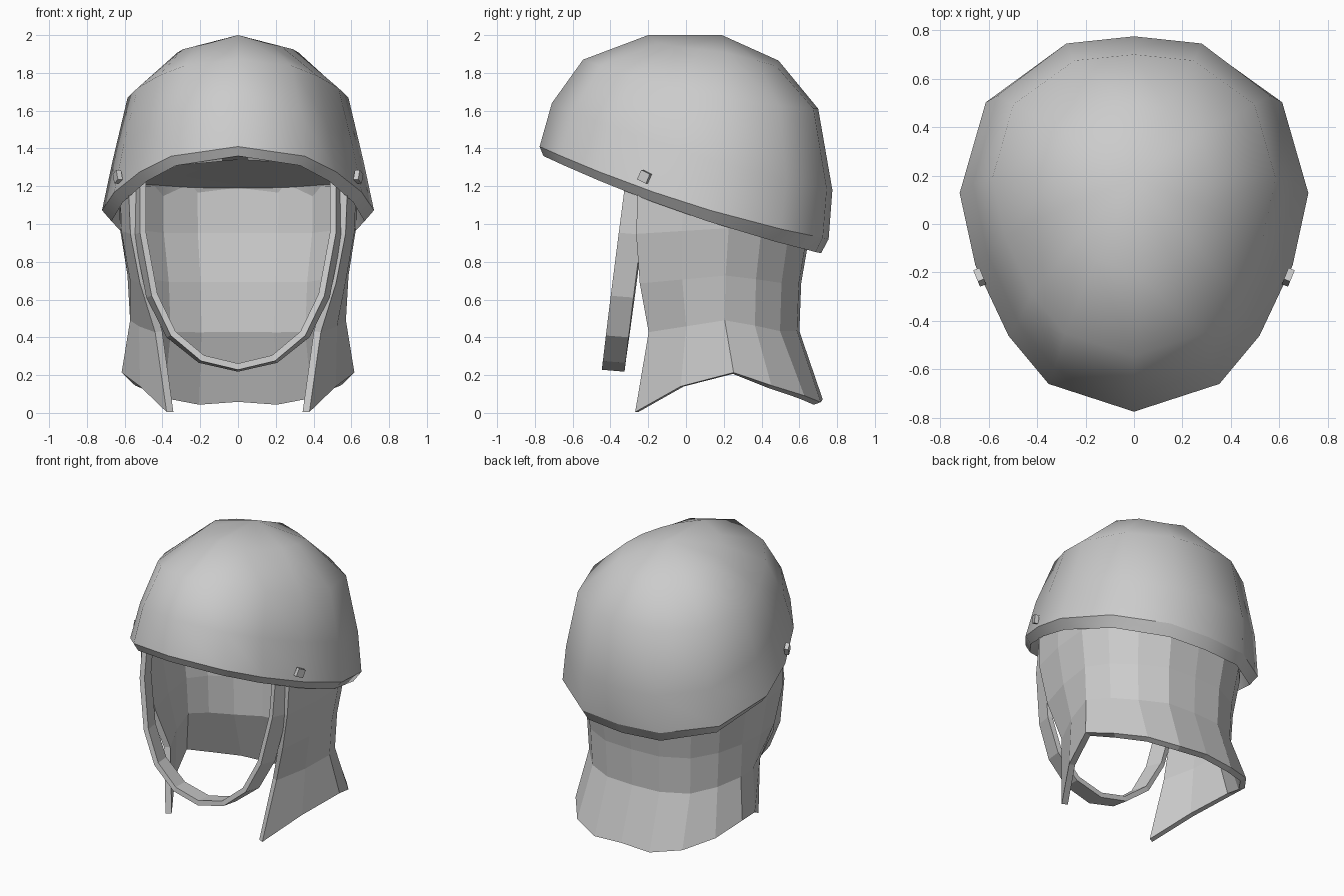
import bpy, bmesh, math

cube = bpy.data.objects.get("Cube")
if cube:
    bpy.data.objects.remove(cube, do_unlink=True)

grey = bpy.data.materials.new("plain grey")
grey.use_nodes = True
COLOUR = (0.6, 0.6, 0.6, 1)
grey.diffuse_color = COLOUR
grey.node_tree.nodes["Principled BSDF"].inputs["Base Color"].default_value = COLOUR


def finish(name, bm):
    mesh = bpy.data.meshes.new(name)
    bm.to_mesh(mesh)
    bm.free()
    mesh.materials.append(grey)
    obj = bpy.data.objects.new(name, mesh)
    bpy.context.collection.objects.link(obj)
    return obj


def loft(bm, rows, closed=False):
    """Skin rows of points with quads and return the vertex rows."""
    grid = [[bm.verts.new(p) for p in row] for row in rows]
    n = len(grid[0])
    for a, b in zip(grid, grid[1:]):
        for i in range(n if closed else n - 1):
            j = (i + 1) % n
            bm.faces.new((a[i], a[j], b[j], b[i]))
    return grid


def thicken(obj, amount):
    mod = obj.modifiers.new("thickness", "SOLIDIFY")
    mod.thickness = amount
    mod.offset = 0
    mod.use_even_offset = True


# Helmet shell: egg-shaped rings from the crown to the rim, closed by a sloping ceiling
EGG = [(0, -1), (.49, -.85), (.72, -.59), (.91, -.21), (1, .18), (.85, .67), (.42, .96), (0, 1)]


def egg_ring(front, front_z, back, back_z, width, mid_z, sag=0):
    def point(u, v):
        y = (front + back) / 2 + v * (back - front) / 2
        bend = (front_z + back_z) / 2 - mid_z
        z = mid_z + v * (back_z - front_z) / 2 + bend * v * v
        return (u * width, y, z - sag * u * (1 - u))
    half = [point(u, v) for u, v in EGG]
    return half + [(-x, y, z) for x, y, z in half[-2:0:-1]]


shell_rings = [
    (-.20, 2.00, .49, 1.865, .32, 1.92, .12),
    (-.545, 1.87, .70, 1.61, .585, 1.69),
    (-.71, 1.64, .775, 1.18, .665, 1.37),
    (-.775, 1.41, .755, .92, .72, 1.115),
    (-.755, 1.36, .715, .845, .67, 1.06),
    (-.62, 1.34, .63, 1.19, .60, 1.26),
]
bm = bmesh.new()
rings = loft(bm, [egg_ring(*r) for r in shell_rings], closed=True)
for ring, centre in ((rings[0], (0, .19, 2.0)), (rings[-1], (0, .1, 1.26))):
    hub = bm.verts.new(centre)
    for a, b in zip(ring, ring[1:] + ring[:1]):
        bm.faces.new((a, b, hub))
bmesh.ops.recalc_face_normals(bm, faces=bm.faces)
for face in bm.faces:
    face.smooth = True
for ring in rings[3:]:
    for a, b in zip(ring, ring[1:] + ring[:1]):
        bm.edges.get((a, b)).smooth = False
finish("helmet_shell", bm)


# Neck guard: faceted curtain round the back and sides, flared at the hem
def mirrored(half):
    return [(-x, y, z) for x, y, z in half[:0:-1]] + half


def guard_row(width, back, edge_x, edge_y, z, lift=0):
    return mirrored([
        (0, back, z), (.36 * width, .98 * back, z), (.67 * width, .83 * back, z),
        (.88 * width, .61 * back, z + lift / 2), (width, .35 * back, z + lift),
        ((width + edge_x) / 2 + .02, (.35 * back + edge_y) / 2, z + lift / 2),
        (edge_x, edge_y, z)])


hem = mirrored([(0, .705, .065), (.21, .695, .05), (.40, .61, .085), (.53, .44, .14),
                (.595, .25, .21), (.50, -.02, .14), (.36, -.26, .005)])
bm = bmesh.new()
loft(bm, [guard_row(.61, .65, .56, -.25, 1.2),
          guard_row(.605, .635, .55, -.26, .95, .03),
          guard_row(.565, .59, .50, -.24, .69, .04),
          guard_row(.55, .58, .42, -.19, .43, .06), hem])
thicken(finish("neck_guard", bm), .04)

# Chin strap: a flat band hanging in a loop below the rim
path = [(.535, 1.24), (.535, .95), (.47, .62), (.365, .415), (.2, .285), (0, .24)]
path += [(-x, z) for x, z in path[-2::-1]]
bm = bmesh.new()
loft(bm, [[(x * .94, -.475 + .13 * z, z + .005) for x, z in path],
          [(x, -.355 + .13 * z, z - .005) for x, z in path]])
thicken(finish("chin_strap", bm), .033)

# Square studs lying flat on both sides above the rim
for side, name in ((1, "left_stud"), (-1, "right_stud")):
    bm = bmesh.new()
    bmesh.ops.create_cube(bm, size=.055)
    bmesh.ops.scale(bm, vec=(.5, 1, 1), verts=bm.verts)
    stud = finish(name, bm)
    stud.location = (side * .637, -.22, 1.25)
    stud.rotation_euler = (math.radians(-25), 0, side * math.radians(-22))
